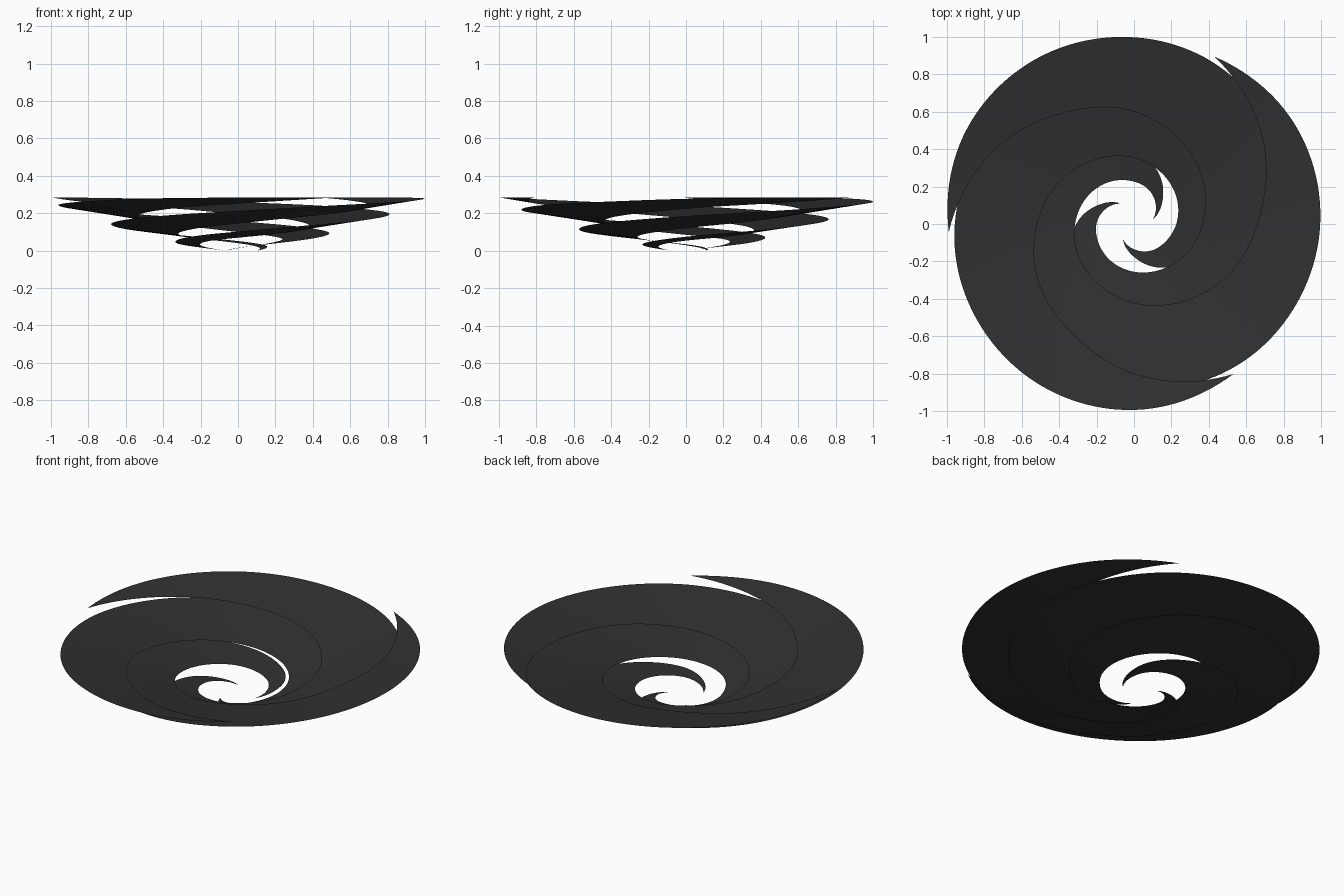
import bpy
import bmesh
import math

if "Cube" in bpy.data.objects:
    bpy.data.objects.remove(bpy.data.objects["Cube"])

# Spiral blade guides, one value every 30 degrees from inner tip to outer tip
INNER = [.11, .152, .19, .215, .244, .274, .306, .343, .385, .443, .512, .597, .687, .83, .982]
OUTER = [.11, .195, .30, .382, .475, .575, .66, .74, .815, .895, .952, .985, 1.008, 1.01, .982]
HEIGHT = [0, .015, .034, .055, .079, .104, .133, .161, .189, .215, .242, .262, .279, .284, .285]
# How far the inner edge hangs below the outer edge
DROP = [0, .002, .006, .012, .022, .034, .048, .058, .064, .068, .068, .062, .05, .03, 0]
CENTRE = (-.01, .017)
START = math.radians(3.5)
STEPS, ACROSS = 168, 6


def spline(keys, t):
    """Smooth value at t (0..1) through evenly spaced keys."""
    f = t * (len(keys) - 1)
    i = min(int(f), len(keys) - 2)
    u = f - i
    b, c = keys[i], keys[i + 1]
    a = keys[i - 1] if i > 0 else 2 * b - c
    d = keys[i + 2] if i + 2 < len(keys) else 2 * c - b
    return b + .5 * u * (c - a + u * (2*a - 5*b + 4*c - d + u * (3*(b - c) + d - a)))


mat = bpy.data.materials.new("dark_gloss")
mat.diffuse_color = (.03, .03, .03, 1)
mat.use_nodes = True
mat.node_tree.nodes["Principled BSDF"].inputs["Base Color"].default_value = mat.diffuse_color


def spiral_blade(name, turn):
    bm = bmesh.new()
    rows = []
    for s in range(STEPS + 1):
        t = s / STEPS
        ang = turn + START + math.radians(420) * t
        r0, r1 = spline(INNER, t), spline(OUTER, t)
        z, drop = spline(HEIGHT, t), spline(DROP, t)
        row = []
        for k in range(ACROSS + 1):
            v = k / ACROSS
            r = r0 + (r1 - r0) * v
            row.append(bm.verts.new((CENTRE[0] + r * math.cos(ang),
                                     CENTRE[1] + r * math.sin(ang),
                                     max(0, z - drop * (1 - v)))))
        rows.append(row)
    for p, q in zip(rows, rows[1:]):
        for k in range(ACROSS):
            bm.faces.new((p[k], p[k + 1], q[k + 1], q[k])).smooth = True
    # Close both ends to sharp tips
    bmesh.ops.remove_doubles(bm, verts=rows[0] + rows[-1], dist=1e-5)
    me = bpy.data.meshes.new(name)
    bm.to_mesh(me)
    bm.free()
    me.materials.append(mat)
    ob = bpy.data.objects.new(name, me)
    bpy.context.collection.objects.link(ob)


# Three identical blades, overlapping like a rising whirl
for n in range(3):
    spiral_blade(f"spiral_blade_{n + 1}", math.radians(120 * n))
